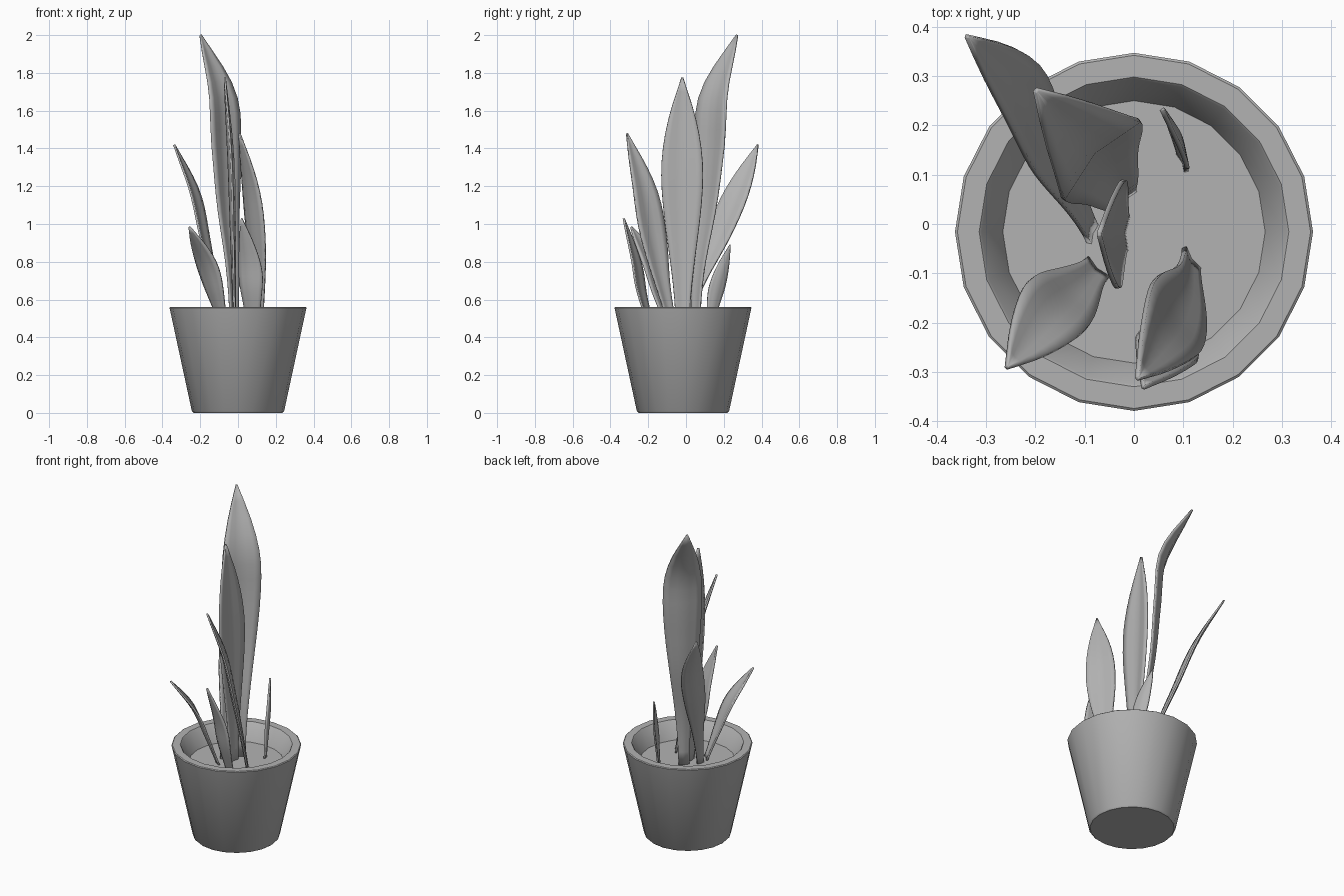
import bpy, bmesh, math
from mathutils import Vector

if "Cube" in bpy.data.objects:
    bpy.data.objects.remove(bpy.data.objects["Cube"], do_unlink=True)

# One plain grey for everything
grey = bpy.data.materials.new("plain_grey")
grey.use_nodes = True
colour = (0.45, 0.45, 0.45, 1)
grey.diffuse_color = colour
grey.node_tree.nodes["Principled BSDF"].inputs["Base Color"].default_value = colour


def finish(bm, name, angle):
    bmesh.ops.recalc_face_normals(bm, faces=bm.faces)
    mesh = bpy.data.meshes.new(name)
    bm.to_mesh(mesh)
    bm.free()
    mesh.materials.append(grey)
    obj = bpy.data.objects.new(name, mesh)
    bpy.context.collection.objects.link(obj)
    bpy.ops.object.select_all(action="DESELECT")
    obj.select_set(True)
    bpy.context.view_layer.objects.active = obj
    bpy.ops.object.shade_smooth_by_angle(angle=math.radians(angle))
    return obj


def lathe(name, profile, sides, centre_y):
    """Turn a (radius, height) profile and cap both ends."""
    bm = bmesh.new()
    rings = []
    for r, z in profile:
        angles = [2 * math.pi * i / sides for i in range(sides)]
        rings.append([bm.verts.new((r * math.cos(a), centre_y + r * math.sin(a), z)) for a in angles])
    for low, high in zip(rings, rings[1:]):
        for i in range(sides):
            j = (i + 1) % sides
            bm.faces.new((low[i], low[j], high[j], high[i]))
    bm.faces.new(rings[0][::-1])
    bm.faces.new(rings[-1])
    return finish(bm, name, 35)


def along(points, t):
    """Smooth path through the points."""
    p = [Vector(q) for q in points]
    p = [2 * p[0] - p[1]] + p + [2 * p[-1] - p[-2]]
    spans = len(points) - 1
    i = min(int(t * spans), spans - 1)
    u = t * spans - i
    a, b, c, d = p[i:i + 4]
    return 0.5 * (2 * b + (c - a) * u + (2 * a - 5 * b + 4 * c - d) * u * u
                  + (3 * b - a - 3 * c + d) * u ** 3)


def leaf(name, path, half, base, peak):
    """Tapered blade with a folded midrib; half is the widest half-width vector."""
    bm = bmesh.new()
    half = Vector((half[0], half[1], 0))
    lean = Vector(path[-1]) - Vector(path[0])
    outward = Vector((-half.y, half.x, 0)).normalized()
    if outward.dot(lean) < 0:
        outward.negate()
    steps, rows = 18, []
    for k in range(steps + 1):
        t = k / steps
        if t < peak:
            s = t / peak
            w = base + (1 - base) * s * s * (3 - 2 * s)
        else:
            w = max(0.04, 1 - ((t - peak) / (1 - peak)) ** 1.9)
        centre = along(path, t)
        row = []
        for j in range(-3, 4):
            u = j / 3
            fold = (0.5 - abs(u)) * 0.2 * w * half.length
            row.append(bm.verts.new(centre + half * (u * w) + outward * fold))
        rows.append(row)
    for low, high in zip(rows, rows[1:]):
        for j in range(6):
            bm.faces.new((low[j], low[j + 1], high[j + 1], high[j]))
    obj = finish(bm, name, 60)
    thick = obj.modifiers.new("thickness", "SOLIDIFY")
    thick.thickness = 0.01
    thick.offset = 0


# Pot: outer wall, rounded rim, inner wall; the soil closes it
lathe("pot", [(0.236, 0), (0.244, 0.008), (0.361, 0.55), (0.363, 0.556), (0.358, 0.56),
              (0.314, 0.56), (0.309, 0.555), (0.266, 0.455)], 20, -0.016)

# Leaves
leaf("tallest_leaf", [(-0.02, 0.05, 0.45), (-0.03, 0.065, 0.76), (-0.055, 0.105, 1.08),
                      (-0.068, 0.13, 1.4), (-0.09, 0.155, 1.7), (-0.198, 0.27, 2.0)],
     (0.078, 0.08), 0.27, 0.7)
leaf("centre_leaf", [(-0.018, -0.018, 0.45), (-0.028, -0.019, 0.9), (-0.04, -0.02, 1.33),
                     (-0.07, -0.02, 1.775)], (0.006, 0.11), 0.33, 0.62)
leaf("back_right_leaf", [(-0.085, -0.02, 0.45), (-0.13, 0.07, 0.7), (-0.18, 0.165, 0.92),
                         (-0.235, 0.27, 1.17), (-0.338, 0.38, 1.42)], (0.026, 0.072), 0.28, 0.66)
leaf("front_left_tall_leaf", [(0.115, -0.07, 0.45), (0.11, -0.13, 0.7), (0.09, -0.175, 0.93),
                              (0.06, -0.225, 1.2), (0.008, -0.312, 1.48)], (-0.048, 0.07), 0.32, 0.6)
leaf("front_left_short_leaf", [(0.08, -0.185, 0.45), (0.07, -0.24, 0.64), (0.058, -0.27, 0.81),
                               (0.02, -0.33, 1.03)], (0.062, -0.025), 0.55, 0.5)
leaf("front_right_leaf", [(-0.075, -0.09, 0.45), (-0.12, -0.135, 0.62), (-0.175, -0.185, 0.8),
                          (-0.257, -0.29, 0.985)], (0.055, -0.052), 0.4, 0.6)
leaf("back_left_leaf", [(0.1, 0.125, 0.45), (0.096, 0.15, 0.6), (0.085, 0.185, 0.74),
                        (0.057, 0.232, 0.89)], (-0.018, 0.042), 0.45, 0.5)
